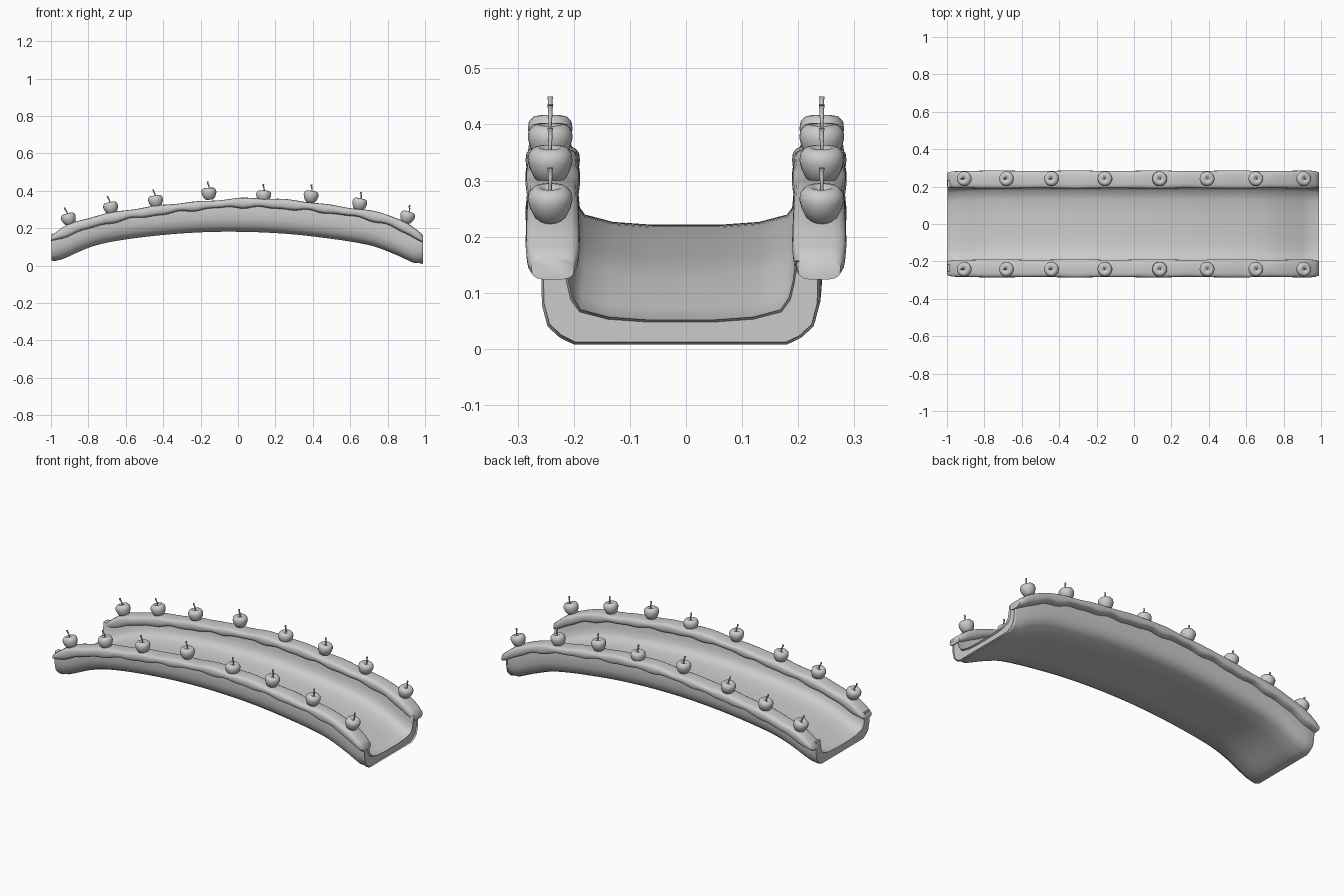
import bpy, bmesh, math
from mathutils import Vector, Matrix

if "Cube" in bpy.data.objects:
    bpy.data.objects.remove(bpy.data.objects["Cube"])


def interp(table, x):
    # smooth (Catmull-Rom style) reading of a small (x, value) table
    n = len(table)
    for i in range(n - 1):
        x0, a = table[i]
        x1, b = table[i + 1]
        if x <= x1 or i == n - 2:
            t = max(0, min(1, (x - x0) / (x1 - x0)))
            h = x1 - x0
            xp, p = table[max(i - 1, 0)]
            xn, q = table[min(i + 2, n - 1)]
            m0 = (b - p) / (x1 - xp) * h
            m1 = (q - a) / (xn - x0) * h
            return ((2*t**3 - 3*t*t + 1)*a + (t**3 - 2*t*t + t)*m0
                    + (3*t*t - 2*t**3)*b + (t**3 - t*t)*m1)


def loft(name, rings, angle=40):
    # skin closed rings of equal length and cap both ends
    bm = bmesh.new()
    vs = [[bm.verts.new(p) for p in r] for r in rings]
    n = len(rings[0])
    for a, b in zip(vs, vs[1:]):
        for i in range(n):
            j = (i + 1) % n
            bm.faces.new((a[i], a[j], b[j], b[i]))
    bm.faces.new(vs[0])
    bm.faces.new(vs[-1])
    bmesh.ops.recalc_face_normals(bm, faces=bm.faces)
    me = bpy.data.meshes.new(name)
    bm.to_mesh(me)
    bm.free()
    ob = bpy.data.objects.new(name, me)
    bpy.context.collection.objects.link(ob)
    bpy.ops.object.select_all(action='DESELECT')
    ob.select_set(True)
    bpy.context.view_layer.objects.active = ob
    bpy.ops.object.shade_smooth_by_angle(angle=math.radians(angle))
    return ob


# Bridge body: arched trough with rounded lower corners
BOTTOM = [(-1, .022), (-.95, .03), (-.8, .095), (-.68, .127), (-.44, .16), (-.2, .178),
          (0, .181), (.2, .174), (.4, .156), (.7, .11), (.84, .06), (.965, .005), (.99, .012)]
half = [(.1, 0), (.19, 0), (.215, .012), (.237, .032), (.247, .07), (.248, .11),
        (.245, .145), (.208, .145), (.203, .11), (.196, .08), (.18, .058), (.13, .045), (.06, .04)]
profile = half + [(-y, z) for y, z in reversed(half)]
N = 48
rings = []
for k in range(N + 1):
    x = -.985 + 1.965 * k / N
    shift = -.011 * abs(x) ** 6
    z0 = interp(BOTTOM, x)
    rings.append([(x, y + shift, z0 + z) for y, z in profile])
# slightly shrunken end rings round off the cut ends
for x, at in ((-.998, 0), (.99, len(rings))):
    src = rings[0] if at == 0 else rings[-1]
    c = [(y * .985, z) for _, y, z in src]
    rings.insert(at, [(x, y, z + .004) for y, z in c])
loft("bridge_body", rings, 50)

# Icing rails: lumpy rounded strips on top of both walls
TOP = [(-1, .16), (-.9, .22), (-.68, .285), (-.44, .318), (-.16, .347), (0, .362), (.15, .358),
       (.4, .338), (.65, .303), (.8, .27), (.9, .228), (.99, .165)]
LOW = [(-1, .124), (-.9, .163), (-.68, .228), (-.44, .268), (-.16, .303), (0, .311),
       (.15, .308), (.4, .29), (.65, .255), (.8, .215), (.9, .168), (.99, .126)]


def superellipse(n, p):
    for i in range(n):
        a = 2 * math.pi * i / n
        c, s = math.cos(a), math.sin(a)
        yield math.copysign(abs(c) ** p, c), math.copysign(abs(s) ** p, s)


for side, name in ((-1, "icing_front"), (1, "icing_back")):
    rings = []
    M = 90
    for k in range(M + 1):
        x = -1 + 1.99 * k / M
        top = interp(TOP, x) + .005 * math.sin(19 * x) * math.cos(8 * x + 1)
        low = interp(LOW, x) - .004 * math.sin(27 * x + 1) - .003 * math.sin(46 * x)
        d = min(k, M - k)
        f = (.78, .93, .98)[d] if d < 3 else 1
        w = .047 * f + .0015 * math.sin(15 * x)
        h = (top - low) / 2 * (.5 + .5 * f)
        rings.append([(x, side * (.2375 + w * u), (top + low) / 2 + h * v)
                      for u, v in superellipse(20, .6)])
    loft(name, rings, 60)

# Cherries with stems, tilted along the arch
CHERRIES = [(-.905, .25), (-.68, .31), (-.44, .345), (-.155, .386),
            (.137, .372), (.39, .37), (.65, .33), (.905, .26)]
FRUIT = [(.004, -.033), (.017, -.034), (.028, -.026), (.036, -.01), (.040, .006), (.038, .019),
         (.030, .028), (.020, .030), (.010, .025), (.003, .018)]
STEM = [(0, .016, .003), (.002, .034, .003), (-.001, .047, .004), (-.005, .056, .004), (-.004, .064, .005)]


def circle(cx, r, z, n):
    return [(cx + r * math.cos(2*math.pi*i/n), r * math.sin(2*math.pi*i/n), z) for i in range(n)]


for side in (-1, 1):
    for i, (x, z) in enumerate(CHERRIES):
        m = Matrix.Translation((x, side * .242, z)) @ Matrix.Rotation(x * .32, 4, 'Y')
        fruit = loft(f"cherry_{side}_{i}", [circle(0, r, h, 20) for r, h in FRUIT], 60)
        stem = loft(f"cherry_stem_{side}_{i}", [circle(c, r, h, 8) for c, h, r in STEM], 50)
        fruit.matrix_world = m
        stem.matrix_world = m
